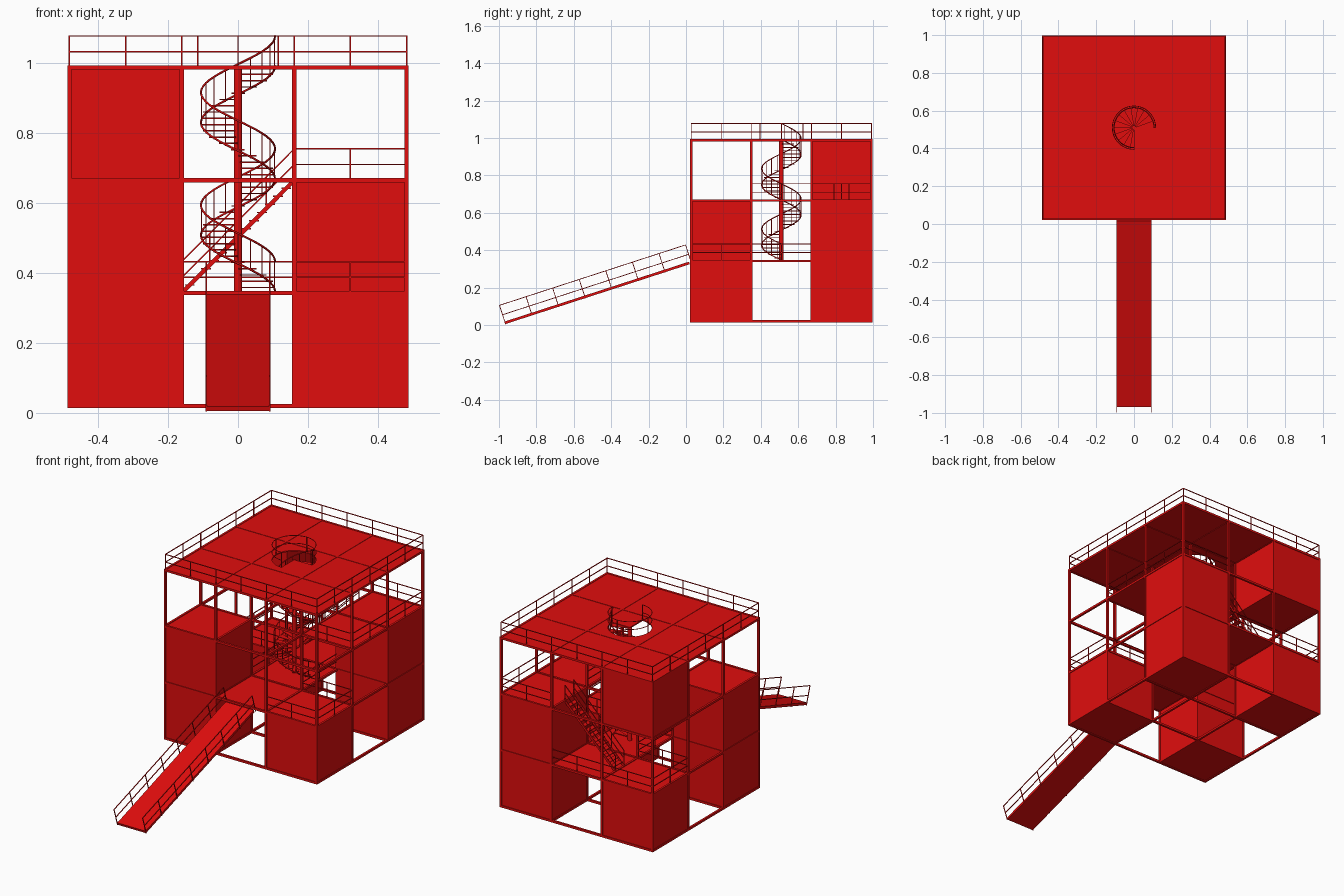
import bpy, bmesh, math
from mathutils import Vector, Matrix

if "Cube" in bpy.data.objects:
    bpy.data.objects.remove(bpy.data.objects["Cube"])

red = bpy.data.materials.new("red_paint")
red.diffuse_color = (0.75, 0.004, 0.004, 1)
red.use_nodes = True
red.node_tree.nodes["Principled BSDF"].inputs["Base Color"].default_value = red.diffuse_color

CX, CY, S = 0.0, 0.51, 0.3213            # grid centre and bay width
X = [CX + (i - 1.5) * S for i in range(4)]
Y = [CY + (i - 1.5) * S for i in range(4)]
Z = [0.02 + i * 0.3225 for i in range(4)]
RAIL_H, THIN = 0.09, 0.004


def finish(bm, name):
    me = bpy.data.meshes.new(name)
    bm.to_mesh(me)
    bm.free()
    ob = bpy.data.objects.new(name, me)
    me.materials.append(red)
    bpy.context.collection.objects.link(ob)
    return ob


def box(bm, lo, hi):
    lo, hi = Vector(lo), Vector(hi)
    m = Matrix.Translation((lo + hi) / 2) @ Matrix.Diagonal((*(hi - lo), 1))
    bmesh.ops.create_cube(bm, size=1, matrix=m)


def bar(bm, p, q, w, h=None):
    """Square bar from p to q, w wide and h deep."""
    p, q = Vector(p), Vector(q)
    d = q - p
    side = d.cross(Vector((0, 0, 1)))
    side = side.normalized() if side.length > 1e-6 else Vector((1, 0, 0))
    rot = Matrix((side, d.normalized(), side.cross(d).normalized())).transposed().to_4x4()
    m = Matrix.Translation((p + q) / 2) @ rot @ Matrix.Diagonal((w, d.length, h or w, 1))
    bmesh.ops.create_cube(bm, size=1, matrix=m)


def railing(bm, p, q, n, up=Vector((0, 0, RAIL_H))):
    """n bays of posts with a top rail and a middle rail."""
    p, q = Vector(p), Vector(q)
    for i in range(n + 1):
        b = p.lerp(q, i / n)
        bar(bm, b, b + up, THIN)
    for f in (0.5, 1):
        bar(bm, p + up * f, q + up * f, THIN)


def tube(name, pts, r):
    cu = bpy.data.curves.new(name, 'CURVE')
    cu.dimensions = '3D'
    cu.bevel_depth, cu.bevel_resolution = r, 1
    cu.use_fill_caps = True
    sp = cu.splines.new('POLY')
    sp.points.add(len(pts) - 1)
    for a, b in zip(sp.points, pts):
        a.co = (*b, 1)
    cu.materials.append(red)
    bpy.context.collection.objects.link(bpy.data.objects.new(name, cu))


# Structural frame: beams along all three axes of the 3x3x3 grid
bm = bmesh.new()
B = 0.012
h = B / 2
for a in range(4):
    for b in range(4):
        box(bm, (X[0] - h, Y[a] - h, Z[b] - h), (X[3] + h, Y[a] + h, Z[b] + h))
        box(bm, (X[a] - h, Y[0] - h, Z[b] - h), (X[a] + h, Y[3] + h, Z[b] + h))
        box(bm, (X[a] - h, Y[b] - h, Z[0] - h), (X[a] + h, Y[b] + h, Z[3] + h))
# the shaft of the spiral stair crosses no grid line, so the frame stays whole
finish(bm, "frame")

# Enclosed rooms
rooms = {(0, 0, 0), (0, 0, 1), (2, 0, 0), (0, 2, 0), (2, 2, 0), (2, 2, 1), (0, 2, 2)}
for n, (i, j, k) in enumerate(sorted(rooms)):
    bm = bmesh.new()
    g = 0.002
    box(bm, (X[i] - g, Y[j] - g, Z[k] - g), (X[i + 1] + g, Y[j + 1] + g, Z[k + 1] + g))
    finish(bm, f"room_{n + 1}")

# Open floors between the rooms
bm = bmesh.new()
for i, j, k in ((1, 0, 1), (1, 1, 1), (1, 2, 1), (2, 1, 2)):
    box(bm, (X[i], Y[j], Z[k] - 0.004), (X[i + 1], Y[j + 1], Z[k] + 0.002))
finish(bm, "floors")

# Guard rails around the outline of each walkable level
walk = {1: {(1, 0), (1, 1), (1, 2), (2, 0), (0, 2)},
        2: {(2, 1), (2, 2)},
        3: {(i, j) for i in range(3) for j in range(3)}}
openings = {(1, 0, 1, 0, -1), (2, 2, 2, -1, 0)}      # ramp and stair landings
for k, cells in walk.items():
    bm = bmesh.new()
    for i, j in sorted(cells):
        for dx, dy in ((1, 0), (-1, 0), (0, 1), (0, -1)):
            nb = (i + dx, j + dy)
            if nb in cells or (*nb, k) in rooms or (i, j, k, dx, dy) in openings:
                continue
            if dx:
                x = X[i + (dx > 0)]
                railing(bm, (x, Y[j], Z[k]), (x, Y[j + 1], Z[k]), 2)
            else:
                y = Y[j + (dy > 0)]
                railing(bm, (X[i], y, Z[k]), (X[i + 1], y, Z[k]), 2)
    finish(bm, f"guard_rail_level_{k}")

# Roof slab with a three-quarter round stair opening in the middle bay
R = 0.115
bm = bmesh.new()
for i in range(3):
    for j in range(3):
        if (i, j) != (1, 1):
            box(bm, (X[i], Y[j], Z[3] - 0.003), (X[i + 1], Y[j + 1], Z[3] + 0.004))
finish(bm, "roof")
arc = [(CX + R * math.cos(t), CY + R * math.sin(t))
       for t in (math.radians(270 * n / 27) for n in range(28))]
bm = bmesh.new()
edges = []
for loop in ([(X[1], Y[1]), (X[2], Y[1]), (X[2], Y[2]), (X[1], Y[2])], arc + [(CX, CY)]):
    vs = [bm.verts.new((x, y, Z[3] + 0.004)) for x, y in loop]
    edges += [bm.edges.new((vs[n - 1], vs[n])) for n in range(len(vs))]
bmesh.ops.triangle_fill(bm, edges=edges, use_beauty=True, normal=(0, 0, 1))
ob = finish(bm, "roof_stair_bay")
ob.modifiers.new("thickness", 'SOLIDIFY').thickness = 0.007

# Rail around the roof opening
for f in (0.5, 1):
    tube("opening_rail", [(x, y, Z[3] + RAIL_H * f) for x, y in arc], 0.002)
bm = bmesh.new()
for x, y in arc[::9]:
    bar(bm, (x, y, Z[3]), (x, y, Z[3] + RAIL_H), THIN)
finish(bm, "opening_posts")

# Spiral stair: two clockwise turns of wedge treads around a column
N, RS = 36, 0.106
rise = (Z[3] - Z[1]) / N


def spiral(s, r, dz=0.0):
    a = -4 * math.pi * s / N
    return Vector((CX + r * math.cos(a), CY + r * math.sin(a), Z[1] + rise * s + dz))


bm = bmesh.new()
bmesh.ops.create_cone(bm, cap_ends=True, segments=16, radius1=0.012, radius2=0.012,
                      depth=Z[3] - Z[1],
                      matrix=Matrix.Translation((CX, CY, (Z[1] + Z[3]) / 2)))
finish(bm, "spiral_column")
bm = bmesh.new()
for s in range(N):
    ring = [spiral(s, 0.01), spiral(s, RS), spiral(s + 1.05, RS), spiral(s + 1.05, 0.01)]
    z = Z[1] + rise * (s + 1)
    lo = [bm.verts.new((p.x, p.y, z - 0.004)) for p in ring]
    hi = [bm.verts.new((p.x, p.y, z)) for p in ring]
    bm.faces.new(lo)
    bm.faces.new(hi[::-1])
    for n in range(4):
        bm.faces.new((lo[n - 1], hi[n - 1], hi[n], lo[n]))
    bar(bm, spiral(s + 0.5, RS), spiral(s + 0.5, RS, RAIL_H), 0.003)
bmesh.ops.recalc_face_normals(bm, faces=bm.faces[:])
finish(bm, "spiral_treads")
for name, dz, r in (("spiral_stringer", 0.004, 0.003), ("spiral_handrail", RAIL_H, 0.003)):
    tube(name, [spiral(s / 2, RS, dz) for s in range(2 * N + 1)], r)

# Straight stair from level 1 to level 2 in the back middle bay
bm = bmesh.new()
ys = CY + S
for y in (ys - 0.04, ys + 0.04):
    a, b = (X[1], y, Z[1]), (X[2], y, Z[2])
    bar(bm, a, b, 0.004, 0.012)
    railing(bm, a, b, 4)
T = 14
for n in range(1, T):
    x, z = X[1] + S * n / T, Z[1] + (Z[2] - Z[1]) * n / T
    box(bm, (x - 0.014, ys - 0.04, z - 0.002), (x + 0.014, ys + 0.04, z + 0.002))
finish(bm, "straight_stair")

# Entrance ramp with side rails square to the slope
lo, hi = Vector((0, -0.967, 0.012)), Vector((0, 0.028, 0.335))
d = (hi - lo).normalized()
up = Vector((0, -d.z, d.y))
bm = bmesh.new()
bar(bm, lo, hi - d * 0.01, 0.18, 0.014)
finish(bm, "ramp")
bm = bmesh.new()
for x in (-0.091, 0.091):
    side = Vector((x, 0, 0)) - up * 0.008
    railing(bm, lo + side, hi + side, 7, up * 0.106)
finish(bm, "ramp_rails")
